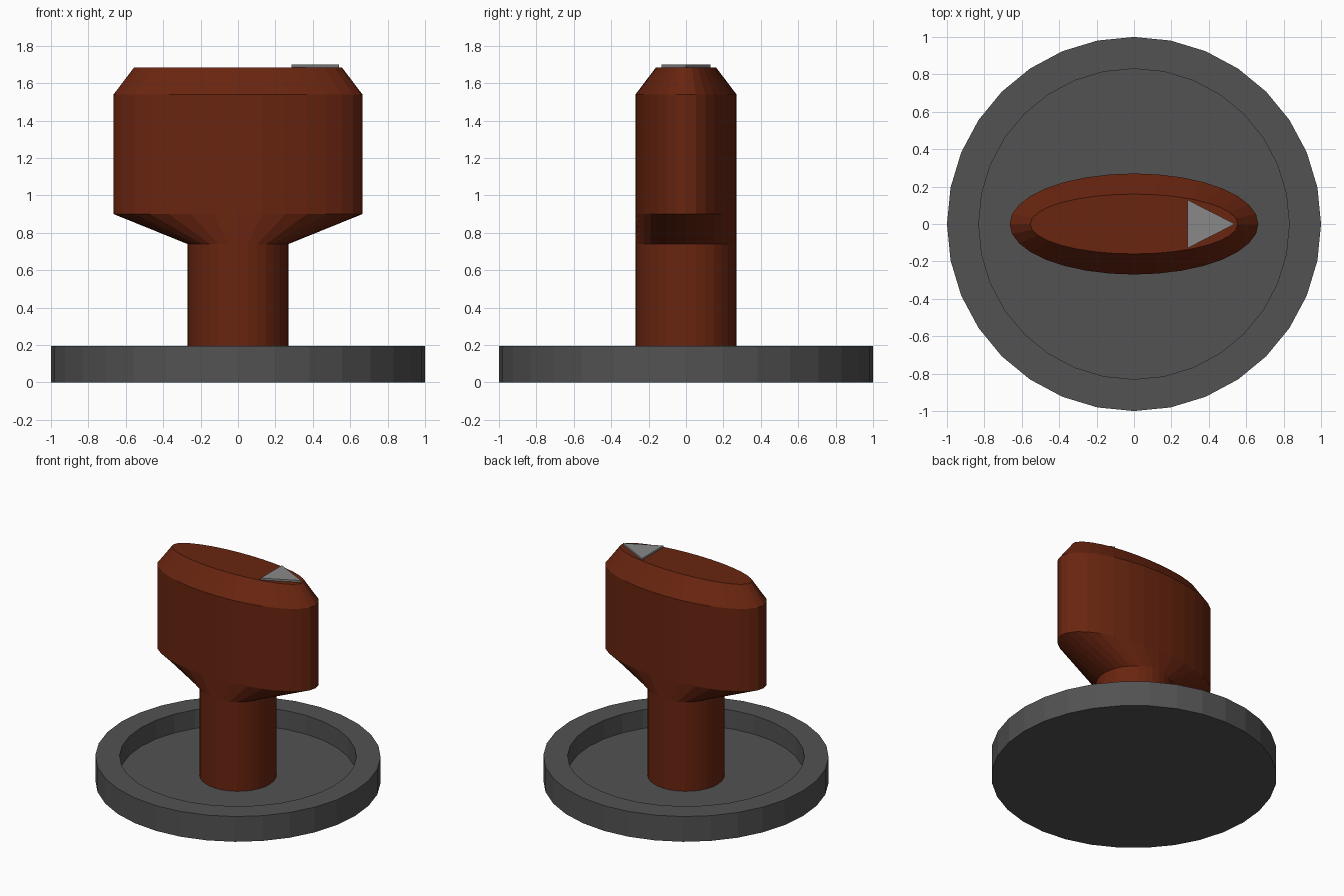
import bpy, bmesh, math

if "Cube" in bpy.data.objects:
    bpy.data.objects.remove(bpy.data.objects["Cube"])

SIDES = 32


def material(name, rgb):
    m = bpy.data.materials.new(name)
    m.diffuse_color = (*rgb, 1)
    m.use_nodes = True
    m.node_tree.nodes["Principled BSDF"].inputs["Base Color"].default_value = m.diffuse_color
    return m


def loft(name, rings, mat, sides=SIDES):
    """Stack of elliptical rings (rx, ry, z) skinned with flat faces and capped."""
    bm = bmesh.new()
    loops = []
    for rx, ry, z in rings:
        loops.append([bm.verts.new((rx * math.cos(2 * math.pi * i / sides),
                                    ry * math.sin(2 * math.pi * i / sides), z))
                      for i in range(sides)])
    for a, b in zip(loops, loops[1:]):
        for i in range(sides):
            j = (i + 1) % sides
            bm.faces.new((a[i], a[j], b[j], b[i]))
    bm.faces.new(loops[0][::-1])
    bm.faces.new(loops[-1])
    return finish(name, bm, mat)


def finish(name, bm, mat):
    bmesh.ops.recalc_face_normals(bm, faces=bm.faces)
    me = bpy.data.meshes.new(name)
    bm.to_mesh(me)
    bm.free()
    me.materials.append(mat)
    ob = bpy.data.objects.new(name, me)
    bpy.context.collection.objects.link(ob)
    return ob


grey = material("dark grey", (0.085, 0.085, 0.085))
red = material("rust red", (0.14, 0.018, 0.005))
light = material("light grey", (0.25, 0.25, 0.25))

# Base dish with raised rim and recessed floor
loft("base_dish", [(1, 1, 0), (1, 1, 0.195), (0.83, 0.83, 0.195), (0.83, 0.83, 0.05)], grey)

# Round stem flaring into the bevelled oval grip
loft("knob", [(0.27, 0.27, 0.05), (0.27, 0.27, 0.74), (0.665, 0.27, 0.90),
              (0.665, 0.27, 1.54), (0.555, 0.16, 1.685)], red)

# Triangular pointer plate on top of the grip
bm = bmesh.new()
tri = bm.faces.new([bm.verts.new(p) for p in
                    ((0.285, -0.13, 1.685), (0.54, 0, 1.685), (0.285, 0.13, 1.685))])
top = bmesh.ops.extrude_face_region(bm, geom=[tri], use_keep_orig=True)
bmesh.ops.translate(bm, vec=(0, 0, 0.014),
                    verts=[v for v in top["geom"] if isinstance(v, bmesh.types.BMVert)])
finish("pointer", bm, light)
